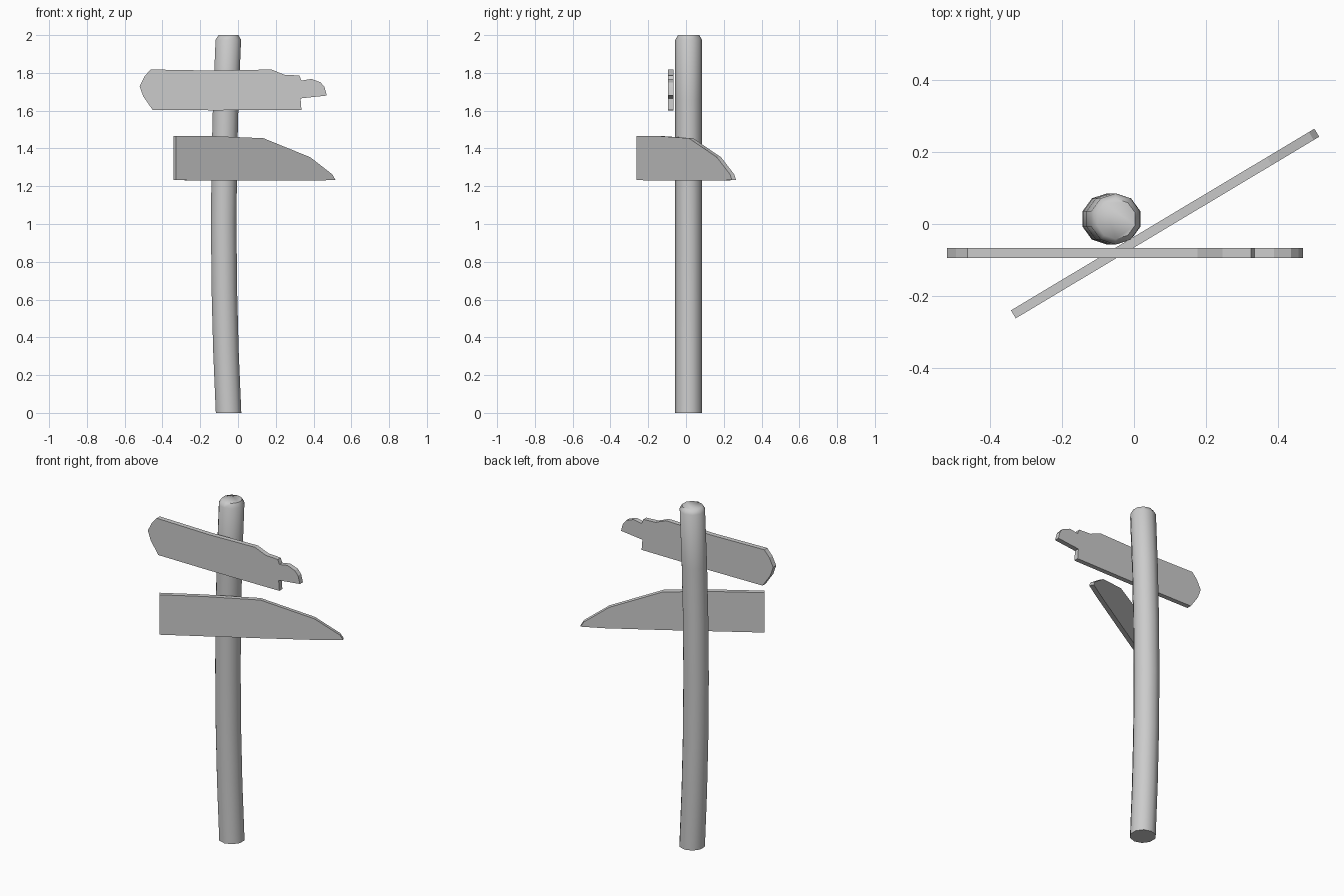
import bpy, bmesh
from math import cos, sin, pi, atan2
from mathutils import Matrix

if "Cube" in bpy.data.objects:
    bpy.data.objects.remove(bpy.data.objects["Cube"])


def finish(name, bm):
    bmesh.ops.recalc_face_normals(bm, faces=bm.faces)
    mesh = bpy.data.meshes.new(name)
    bm.to_mesh(mesh)
    bm.free()
    ob = bpy.data.objects.new(name, mesh)
    bpy.context.collection.objects.link(ob)
    return ob


def board(name, outline, thickness, location, angle=0):
    """Extrude an (x, z) outline backwards, then turn it about z."""
    bm = bmesh.new()
    face = bm.faces.new([bm.verts.new((x, 0, z)) for x, z in outline])
    new = bmesh.ops.extrude_face_region(bm, geom=[face])["geom"]
    bmesh.ops.translate(bm, vec=(0, thickness, 0),
                        verts=[v for v in new if isinstance(v, bmesh.types.BMVert)])
    bm.transform(Matrix.Translation(location) @ Matrix.Rotation(angle, 4, 'Z'))
    return finish(name, bm)


# Bowed ten-sided post with a chamfered top
SIDES, R = 10, 0.071
levels = [(z, R) for z in (0, 0.33, 0.66, 1.0, 1.33, 1.66, 1.975)] + [(2.0, 0.056)]
bm = bmesh.new()
rings = []
for z, r in levels:
    cx = -0.0755 + 0.0255 * (z - 1) ** 2
    rings.append([bm.verts.new((cx + r * cos(2 * pi * (i + .5) / SIDES),
                                0.014 + r * sin(2 * pi * (i + .5) / SIDES), z))
                  for i in range(SIDES)])
for a, b in zip(rings, rings[1:]):
    for i in range(SIDES):
        j = (i + 1) % SIDES
        bm.faces.new((a[i], a[j], b[j], b[i]))
bm.faces.new(rings[0][::-1])
bm.faces.new(rings[-1])
post = finish("post", bm)
bpy.context.view_layer.objects.active = post
post.select_set(True)
bpy.ops.object.shade_smooth_by_angle(angle=pi / 3)

# Upper board with a broken right end
board("upper_sign", [
    (-0.463, 1.818), (-0.496, 1.78), (-0.521, 1.73), (-0.502, 1.676), (-0.452, 1.604),
    (-0.124, 1.602), (0.336, 1.604), (0.331, 1.665), (0.470, 1.68), (0.458, 1.725),
    (0.437, 1.75), (0.389, 1.768), (0.336, 1.759), (0.325, 1.786), (0.246, 1.79),
    (0.177, 1.818), (-0.124, 1.812)], 0.028, (0, -0.095, 0))

# Lower board, pointed and turned away to the back right
board("lower_sign", [
    (0, 1.232), (0.541, 1.229), (0.86, 1.229), (0.984, 1.234), (0.966, 1.262),
    (0.83, 1.353), (0.541, 1.454), (0.239, 1.465), (0, 1.467)],
    0.026, (-0.329, -0.2625, 0), atan2(0.505, 0.844))
